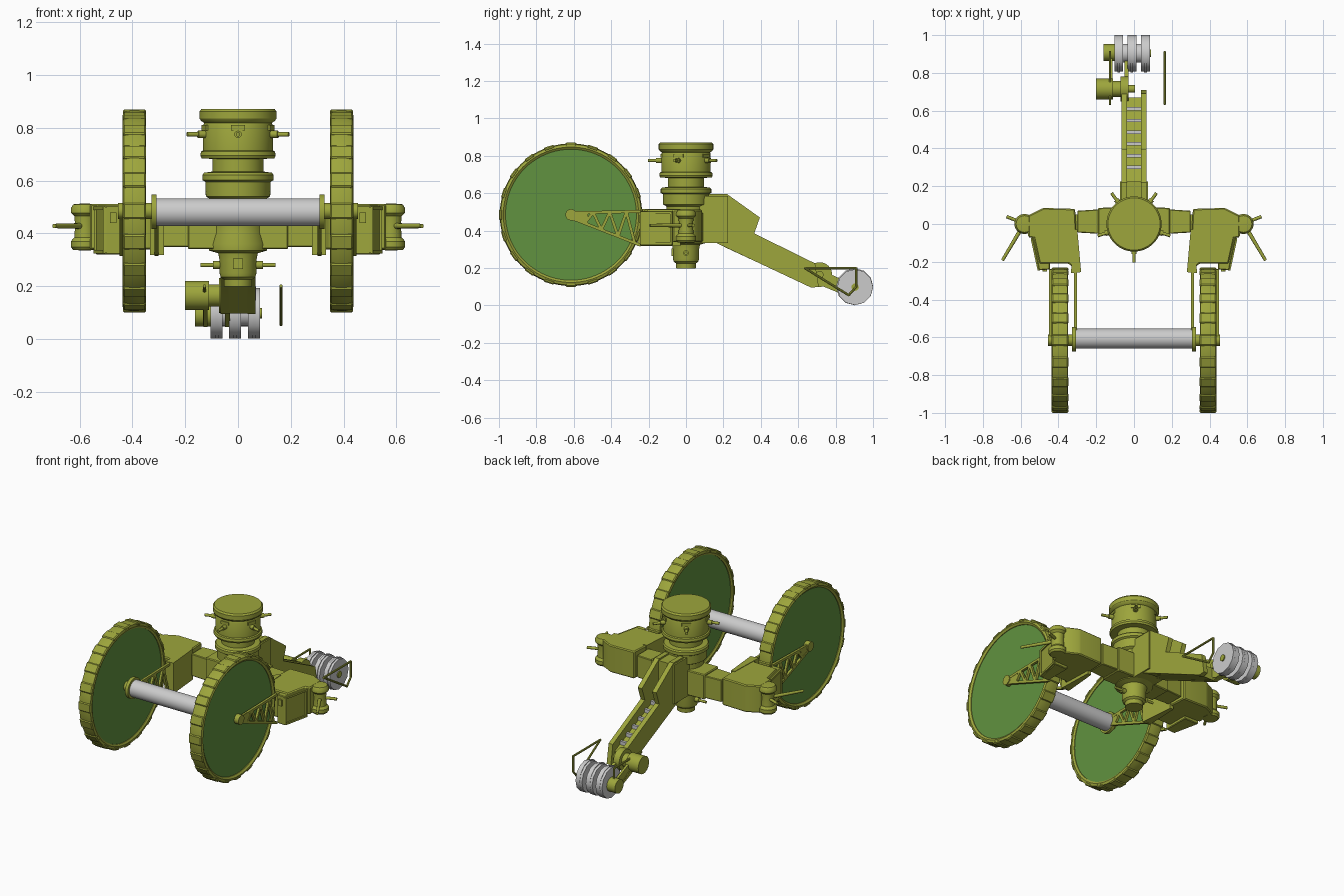
import bpy, bmesh, math
from mathutils import Vector, Matrix

if "Cube" in bpy.data.objects:
    bpy.data.objects.remove(bpy.data.objects["Cube"])


def material(name, rgb):
    m = bpy.data.materials.new(name)
    m.diffuse_color = (*rgb, 1)
    m.use_nodes = True
    m.node_tree.nodes["Principled BSDF"].inputs["Base Color"].default_value = m.diffuse_color
    return m


OLIVE = material("olive_paint", (0.34, 0.38, 0.045))
GREEN = material("green_disc", (0.12, 0.29, 0.05))


def finish(name, bm, mat, sharp=32):
    """Clean normals, shade smooth with sharp edges, link the object."""
    bmesh.ops.remove_doubles(bm, verts=bm.verts, dist=1e-5)
    bmesh.ops.recalc_face_normals(bm, faces=bm.faces)
    for f in bm.faces:
        f.smooth = True
    for e in bm.edges:
        e.smooth = e.calc_face_angle(0) < math.radians(sharp)
    me = bpy.data.meshes.new(name)
    bm.to_mesh(me)
    bm.free()
    ob = bpy.data.objects.new(name, me)
    bpy.context.collection.objects.link(ob)
    if mat:
        me.materials.append(mat)
    return ob


def lathe(name, prof, loc, axis='z', mat=OLIVE, segs=48, closed=False):
    """Revolve (radius, height) points around a z or x axis through loc."""
    bm = bmesh.new()
    rings = []
    for i in range(segs):
        a = 2 * math.pi * i / segs
        c, s = math.cos(a), math.sin(a)
        rings.append([bm.verts.new(Vector(loc) + Vector(
            (r * c, r * s, h) if axis == 'z' else (h, r * c, r * s))) for r, h in prof])
    n = len(prof)
    for i in range(segs):
        A, B = rings[i], rings[(i + 1) % segs]
        for j in range(n if closed else n - 1):
            k = (j + 1) % n
            bm.faces.new((A[j], A[k], B[k], B[j]))
    bmesh.ops.dissolve_degenerate(bm, dist=1e-6, edges=bm.edges)
    return finish(name, bm, mat)


def disc(name, r, x0, x1, y, z, mat=OLIVE, segs=32):
    """Solid cylinder lying along x."""
    return lathe(name, [(0, x0), (r, x0), (r, x1), (0, x1)], (0, y, z), 'x', mat, segs)


def prism(name, pts, lo, hi, axis='z', mat=OLIVE, mx=1, bevel=0.0):
    """Extrude an outline: (x, y) along z, or (y, z) along x."""
    bm = bmesh.new()
    P = lambda p, h: (mx * p[0], p[1], h) if axis == 'z' else (mx * h, p[0], p[1])
    a = [bm.verts.new(P(p, lo)) for p in pts]
    b = [bm.verts.new(P(p, hi)) for p in pts]
    bm.faces.new(a)
    bm.faces.new(b)
    for i in range(len(pts)):
        j = (i + 1) % len(pts)
        bm.faces.new((a[i], a[j], b[j], b[i]))
    if bevel:
        bmesh.ops.recalc_face_normals(bm, faces=bm.faces)
        bmesh.ops.bevel(bm, geom=bm.edges[:], offset=bevel, segments=1, affect='EDGES')
    return finish(name, bm, mat)


def box(name, lo, hi, mat=OLIVE, mx=1):
    x0, y0, z0 = lo
    x1, y1, z1 = hi
    return prism(name, [(x0, y0), (x1, y0), (x1, y1), (x0, y1)], z0, z1, 'z', mat, mx)


def bars(name, paths, w, segs=4, mat=OLIVE, taper=1.0):
    """Rods of radius w along each polyline, joined in one mesh."""
    bm = bmesh.new()
    for path in paths:
        for p, q in zip(path, path[1:]):
            p, q = Vector(p), Vector(q)
            d = q - p
            rot = d.to_track_quat('Z', 'X').to_matrix().to_4x4()
            spin = Matrix.Rotation(math.pi / 4, 4, 'Z') if segs == 4 else Matrix()
            bmesh.ops.create_cone(bm, cap_ends=True, segments=segs, radius1=w,
                                  radius2=w * taper, depth=d.length + w * 0.6,
                                  matrix=Matrix.Translation((p + q) / 2) @ rot @ spin)
    return finish(name, bm, mat)


# Central turned column
lathe("central_column", [
    (0, .198), (.052, .198), (.054, .225), (.066, .235), (.07, .25), (.07, .30), (.075, .325),
    (.11, .335), (.112, .36), (.102, .40), (.102, .43), (.105, .53), (.122, .54), (.124, .595),
    (.135, .602), (.135, .622), (.128, .63), (.097, .634), (.097, .682), (.138, .684),
    (.143, .695), (.14, .71), (.132, .714), (.132, .808), (.128, .818), (.14, .826),
    (.146, .835), (.146, .862), (.138, .872), (0, .872)], (0, 0, 0), segs=64)

# Nozzles and hatches around the head, pipes at the foot
for i in range(5):
    a = math.radians(-90 + 72 * i)
    d = Vector((math.cos(a), math.sin(a), 0))
    up = Vector((0, 0, .775))
    bars(f"head_nozzle_{i}", [[up + d * .12, up + d * .2]], .0085, 12)
    bars(f"head_nozzle_collar_{i}", [[up + d * .125, up + d * .155]], .014, 12)
    hatch = box(f"head_hatch_{i}", (.12, -.027, .79), (.1365, .027, .81))
    hatch.rotation_euler.z = a
for s in (-1, 1):
    bars("foot_pipe", [[(s * .05, 0, .28), (s * .14, 0, .28)]], .008, 12)
    bars("foot_pipe_collar", [[(s * .06, 0, .28), (s * .09, 0, .28)]], .015, 12)
box("foot_plate", (-.018, -.078, .265), (.018, -.05, .305))

# Axle between the big wheels
WY, WZ = -.615, .485
disc("axle", .053, -.31, .31, WY + .008, WZ - .005, None, 40)

for s, side in ((-1, "left"), (1, "right")):
    # Big wheel: rim, tread lugs and green disc
    lathe(f"wheel_rim_{side}", [(.35, s * .356), (.362, s * .349), (.378, s * .352), (.381, s * .375),
          (.381, s * .41), (.376, s * .432), (.362, s * .437), (.35, s * .428)],
          (0, WY, WZ), 'x', OLIVE, 80, True)
    disc(f"wheel_disc_{side}", .356, s * .36, s * .424, WY, WZ, GREEN, 80)
    bm = bmesh.new()
    for i in range(20):
        m = (Matrix.Translation((s * .392, WY, WZ)) @ Matrix.Rotation(i * math.pi / 10, 4, 'X')
             @ Matrix.Translation((0, 0, .375)) @ Matrix.Diagonal((.088, .06, .02, 1)))
        bmesh.ops.create_cube(bm, size=1, matrix=m)
    bmesh.ops.bevel(bm, geom=bm.edges[:], offset=.006, segments=1, affect='EDGES')
    finish(f"wheel_lugs_{side}", bm, OLIVE)
    disc(f"axle_flange_{side}", .066, s * .308, s * .328, WY + .005, WZ - .003)
    disc(f"axle_stub_{side}", .03, s * .32, s * .455, WY, WZ, OLIVE, 24)

    # Lattice forks on both faces of the wheel
    for x, where in ((.442, "outer"), (.309, "inner")):
        top = lambda t: (s * x, WY + .37 * t, .495 + .008 * t)
        low = lambda t: (s * x, WY + .37 * t, .468 - .145 * t)
        ts = [.2, .32, .44, .56, .68, .8, .92]
        zig = [(top if i % 2 else low)(t) for i, t in enumerate(ts)]
        bars(f"fork_lattice_{where}_{side}", [[top(0), top(1)], [low(0), low(1)], zig], .011)
        prism(f"fork_tip_{where}_{side}", [(WY, .505), (WY + .09, .505), (WY + .09, .435),
              (WY, .455), (WY - .022, .48)], x - .006, x + .006, 'x', OLIVE, s)

    # Stepped side arm
    prism(f"arm_root_{side}", [(.07, -.06), (.19, -.06), (.19, .085), (.07, .09)],
          .34, .50, mx=s, bevel=.005)
    prism(f"arm_middle_{side}", [(.18, -.052), (.3, -.045), (.3, .07), (.18, .078)],
          .348, .49, mx=s, bevel=.004)
    prism(f"arm_shoulder_{side}", [(.312, .08), (.48, .085), (.56, .045), (.56, -.07), (.53, -.075),
          (.5, -.21), (.345, -.21), (.33, -.225), (.295, -.225)], .338, .512, mx=s, bevel=.006)
    box(f"arm_joint_{side}", (.29, -.04, .36), (.32, .05, .48), mx=s)
    prism(f"inner_cheek_{side}", [(.30, -.03), (.325, -.03), (.333, -.26), (.28, -.255)],
          .318, .515, mx=s)
    # Outer equipment box with raised frame
    prism(f"outer_box_{side}", [(.445, -.07), (.54, -.07), (.503, -.245), (.445, -.24)],
          .32, .505, mx=s, bevel=.004)
    A, B, C, D = [(s * p[0], p[1], z) for p, z in
                  (((.54, -.08), .33), ((.54, -.08), .495), ((.505, -.24), .495), ((.505, -.24), .33))]
    bars(f"outer_box_frame_{side}", [[A, B, C, D, A]], .009)
    box(f"outer_box_latch_{side}", (.46, -.252, .44), (.485, -.238, .48), mx=s)

    # Turned end post and its probes
    lathe(f"end_post_{side}", [(0, .335), (.044, .337), (.053, .348), (.053, .37), (.04, .385),
          (.037, .43), (.04, .465), (.053, .478), (.053, .495), (.044, .51), (0, .514)],
          (s * .58, 0, 0), segs=32)
    box(f"end_post_bracket_{side}", (.53, -.03, .37), (.575, .03, .475), mx=s)
    bars(f"end_probe_{side}", [[(s * .6, -.03, .428), (s * .695, -.19, .428)]], .011, 12, taper=.75)
    bars(f"end_spike_{side}", [[(s * .6, .01, .428), (s * .672, .038, .428)]], .009, 12)

# Tail: bracket, cheek plates, channel floor and grey rungs
box("tail_bracket", (-.075, .06, .335), (.075, .225, .585))
cheek = [(.12, .335), (.16, .335), (.67, .095), (.71, .1), (.69, .225), (.365, .385), (.395, .47),
         (.22, .595), (.12, .595)]
prism("tail_cheek_left", cheek, -.066, -.036, 'x')
prism("tail_cheek_right", cheek, .036, .066, 'x')
prism("tail_floor", [(.2, .315), (.67, .097), (.67, .175), (.2, .385)], -.04, .04, 'x')
for i in range(6):
    y = .30 + .062 * i
    z = .385 - .447 * (y - .2)
    prism(f"tail_rung_{i}", [(y - .009, z - .02), (y + .009, z - .02), (y + .009, z + .018),
          (y - .009, z + .018)], -.036, .036, 'x', None)

# Tail motor
disc("tail_motor", .055, -.2, -.11, .715, .165)
disc("tail_motor_neck", .042, -.12, -.06, .715, .165)
disc("tail_motor_flange", .066, -.072, -.03, .715, .165)
disc("tail_motor_shaft", .02, -.04, .005, .715, .165, OLIVE, 20)
for x0, x1 in ((-.13, -.115), (-.05, -.03)):
    prism("tail_link", [(.69, .12), (.87, .045), (.905, .075), (.90, .11), (.72, .19)],
          x0, x1, 'x')

# Grey tail rollers on a hub
for i, x in enumerate((-.104, -.034, .038)):
    disc(f"tail_roller_{i}", .096, x, x + .046, .904, .098, None, 12)
    disc(f"tail_roller_rib_{i}", .099, x + .016, x + .03, .902, .1, None, 12)
disc("tail_roller_core", .05, -.1, .07, .904, .098, None, 24)
disc("tail_roller_motor", .044, -.162, -.1, .908, .092)
disc("tail_roller_cap", .02, .08, .09, .904, .098, OLIVE, 16)

# Rod guards beside the rollers
for x, side in ((-.127, "left"), (.163, "right")):
    bars(f"roller_guard_{side}", [[(x, .91, .1), (x, .91, .2), (x, .635, .2), (x, .87, .055),
                                   (x, .91, .1)]], .0065, 8)
